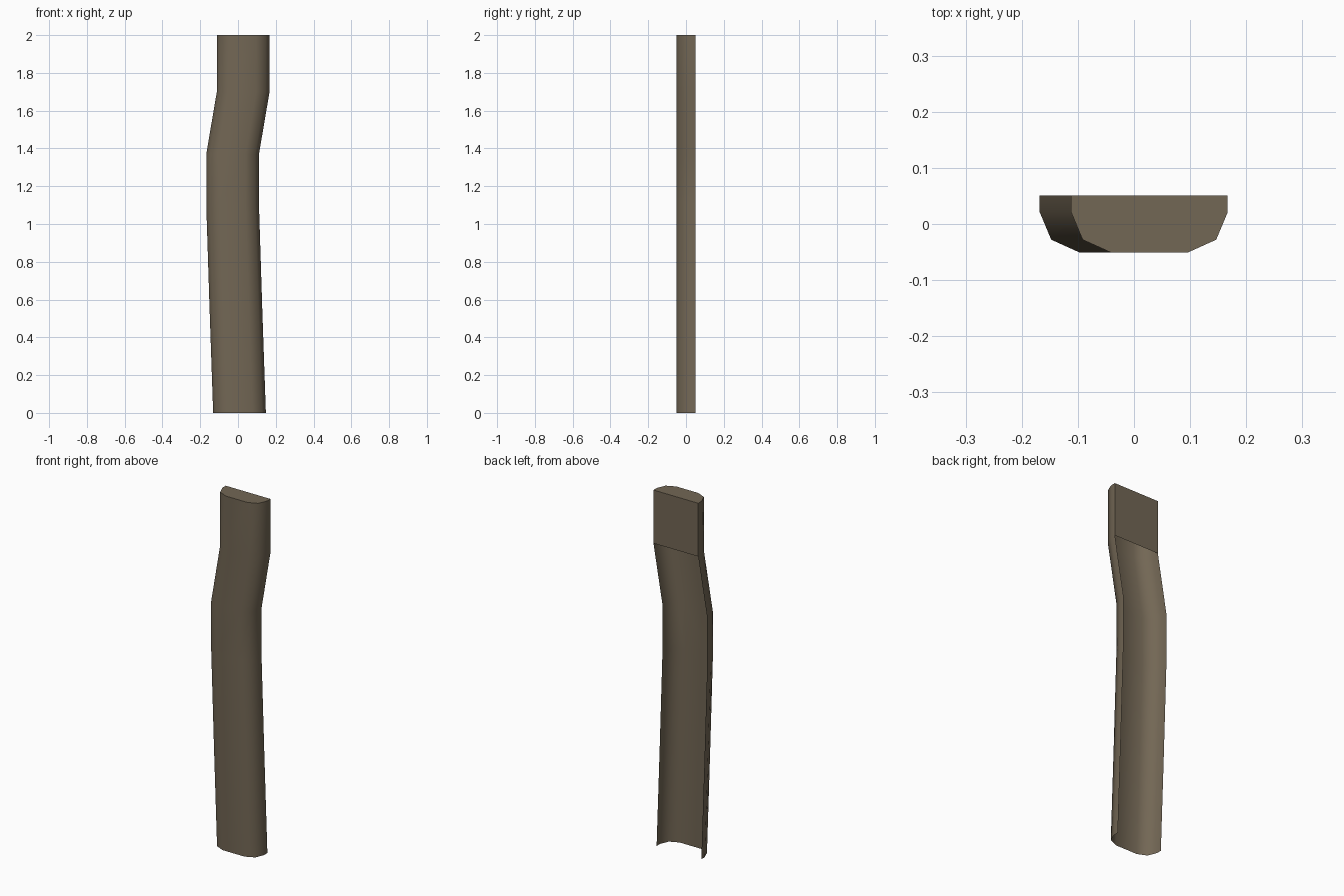
import bpy
import bmesh
import math

cube = bpy.data.objects.get("Cube")
if cube:
    bpy.data.objects.remove(cube, do_unlink=True)

# Weathered brown finish
brown = bpy.data.materials.new("grey_brown")
brown.use_nodes = True
colour = (0.17, 0.135, 0.09, 1)
brown.diffuse_color = colour
bsdf = brown.node_tree.nodes["Principled BSDF"]
bsdf.inputs["Base Color"].default_value = colour
bsdf.inputs["Roughness"].default_value = 0.8

# Half of the channel cross-section (offset from centre line, y), back to front
half = [(0.1395, 0.051), (0.1395, 0.021), (0.119, -0.028), (0.068, -0.051)]
section = half + [(-x, y) for x, y in reversed(half)]

# Centre line of the bent channel (x, z), top to bottom
path = [(0.0275, 2.0), (0.0275, 1.7), (-0.0285, 1.37), (-0.0285, 1.1),
        (-0.011, 0.55), (0.008, 0.0)]

bm = bmesh.new()
rings = [[bm.verts.new((cx + x, y, z)) for x, y in section] for cx, z in path]

# Open-backed shell along the path
for upper, lower in zip(rings, rings[1:]):
    for i in range(len(section) - 1):
        bm.faces.new((upper[i], upper[i + 1], lower[i + 1], lower[i]))

# Closed back panel on the straight top part, and the top cap
bm.faces.new((rings[0][-1], rings[0][0], rings[1][0], rings[1][-1]))
bm.faces.new(rings[0])
bmesh.ops.recalc_face_normals(bm, faces=bm.faces[:])

# Make the front faces point outwards
front = min(bm.faces, key=lambda f: f.calc_center_median().y)
if front.normal.y > 0:
    bmesh.ops.reverse_faces(bm, faces=bm.faces[:])

mesh = bpy.data.meshes.new("bent_channel")
bm.to_mesh(mesh)
bm.free()
mesh.materials.append(brown)
channel = bpy.data.objects.new("bent_channel", mesh)
bpy.context.collection.objects.link(channel)

# Smooth bends, crisp cap and panel edges
bpy.ops.object.select_all(action="DESELECT")
channel.select_set(True)
bpy.context.view_layer.objects.active = channel
bpy.ops.object.shade_smooth_by_angle(angle=math.radians(60))
